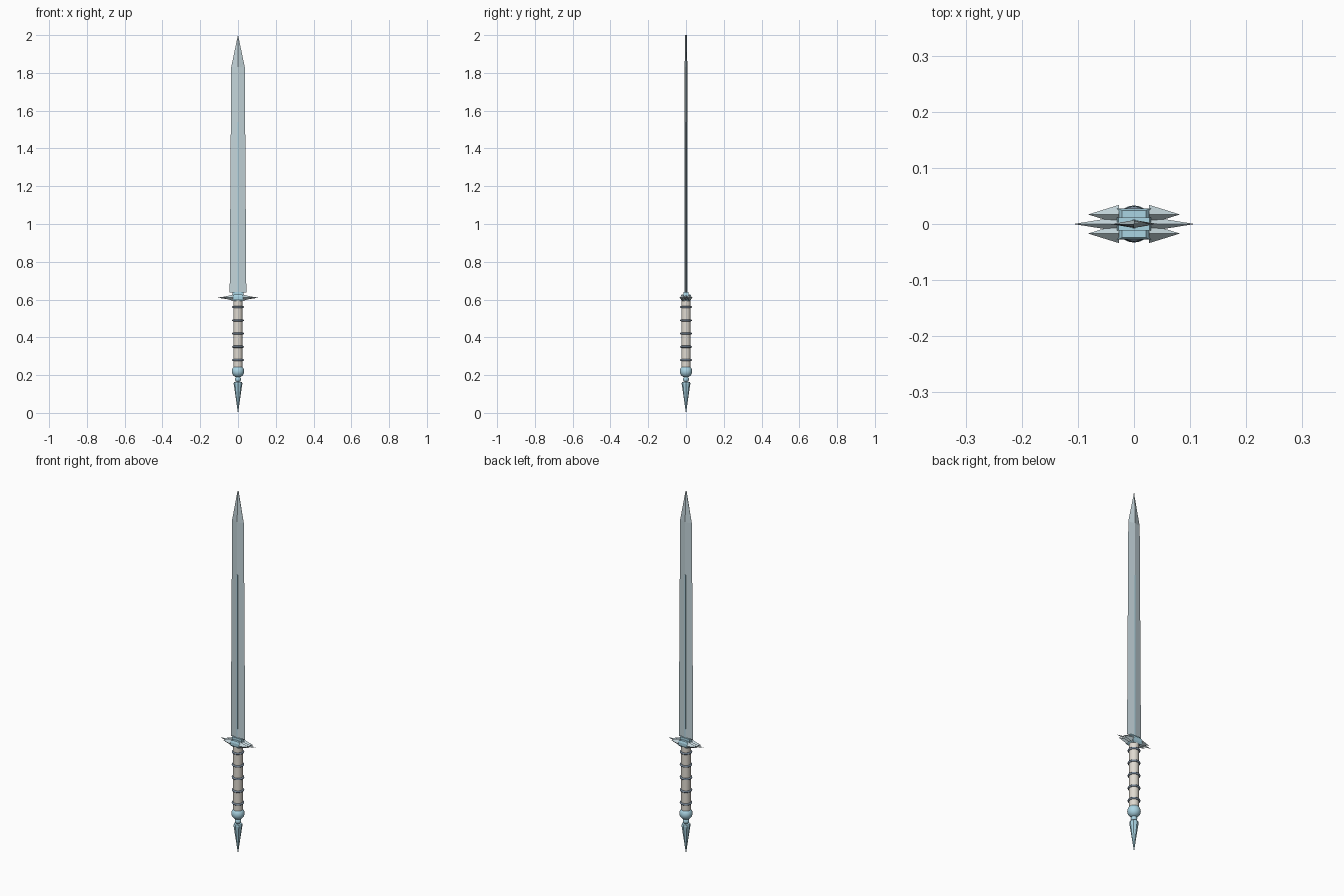
import bpy, bmesh, math
from mathutils import Matrix

if "Cube" in bpy.data.objects:
    bpy.data.objects.remove(bpy.data.objects["Cube"])


def mat(name, col):
    m = bpy.data.materials.new(name)
    m.diffuse_color = (*col, 1)
    m.use_nodes = True
    m.node_tree.nodes["Principled BSDF"].inputs["Base Color"].default_value = m.diffuse_color
    return m


STEEL = mat("steel", (0.55, 0.66, 0.70))
BLUE = mat("ice_blue", (0.40, 0.66, 0.77))
BONE = mat("bone", (0.74, 0.70, 0.63))
DARK = mat("dark_steel", (0.20, 0.26, 0.33))


def finish(name, bm, material, smooth=False):
    bmesh.ops.recalc_face_normals(bm, faces=bm.faces)
    me = bpy.data.meshes.new(name)
    bm.to_mesh(me)
    bm.free()
    me.materials.append(material)
    ob = bpy.data.objects.new(name, me)
    bpy.context.collection.objects.link(ob)
    if smooth:
        bpy.ops.object.select_all(action='DESELECT')
        ob.select_set(True)
        bpy.context.view_layer.objects.active = ob
        bpy.ops.object.shade_smooth_by_angle(angle=math.radians(40))
    return ob


def loft(name, rings, material, smooth=False):
    """Skin a list of equal-length point rings and cap both ends."""
    bm = bmesh.new()
    vs = [[bm.verts.new(p) for p in r] for r in rings]
    n = len(vs[0])
    for a, b in zip(vs, vs[1:]):
        for i in range(n):
            j = (i + 1) % n
            bm.faces.new((a[i], a[j], b[j], b[i]))
    bm.faces.new(vs[0])
    bm.faces.new(vs[-1])
    return finish(name, bm, material, smooth)


def lathe(name, profile, material, n=24, smooth=True):
    rings = [[(r * math.cos(2 * math.pi * i / n), r * math.sin(2 * math.pi * i / n), z)
              for i in range(n)] for r, z in profile]
    return loft(name, rings, material, smooth)


# Blade: diamond cross-section, narrowing to the point
loft("blade", [[(w, 0, z), (0, t, z), (-w, 0, z), (0, -t, z)] for w, t, z in
               [(0.044, 0.007, 0.637), (0.036, 0.007, 1.83), (0.0005, 0.005, 2.0)]], STEEL)

# Thin blue inlay along both faces of the blade
loft("blade_inlay", [[(0.003, 0.0078, z), (-0.003, 0.0078, z),
                      (-0.003, -0.0078, z), (0.003, -0.0078, z)] for z in (0.63, 1.54)], BLUE)

# Guard: centre block, blade collar and six four-sided spikes
loft("guard_block", [[(w, d, z), (-w, d, z), (-w, -d, z), (w, -d, z)] for w, d, z in
                     [(0.022, 0.022, 0.592), (0.03, 0.028, 0.602),
                      (0.03, 0.028, 0.616), (0.021, 0.024, 0.627)]], BLUE)
loft("blade_collar", [[(w, 0.012, z), (-w, 0.012, z), (-w, -0.012, z), (w, -0.012, z)]
                      for w, z in [(0.03, 0.62), (0.028, 0.64)]], BLUE)
for side in (-1, 1):
    for y, tip, r in [(0, 0.108, 0.013), (0.017, 0.082, 0.017), (-0.017, 0.082, 0.017)]:
        bm = bmesh.new()
        base = 0.027
        ln = tip - base
        turn = Matrix.Translation((side * (base + ln / 2), y, 0.61)) @ \
            Matrix.Rotation(side * math.pi / 2, 4, 'Y')
        bmesh.ops.create_cone(bm, cap_ends=True, segments=4, radius1=r, radius2=0,
                              depth=ln, matrix=turn)
        finish("guard_spike", bm, STEEL)

# Grip with evenly spaced rings
lathe("grip", [(0.024, 0.235), (0.024, 0.6)], BONE)
for i in range(5):
    bpy.ops.mesh.primitive_torus_add(major_radius=0.026, minor_radius=0.0055, major_segments=24,
                                     minor_segments=8, location=(0, 0, 0.28 + i * 0.07))
    ring = bpy.context.object
    ring.name = "grip_ring"
    ring.data.materials.append(DARK)
    bpy.ops.object.shade_smooth_by_angle(angle=math.radians(60))

# Pommel ball, neck bead and spike
for name, r, z in [("pommel_ball", 0.033, 0.22), ("pommel_bead", 0.016, 0.178)]:
    bm = bmesh.new()
    bmesh.ops.create_uvsphere(bm, u_segments=24, v_segments=12, radius=r,
                              matrix=Matrix.Translation((0, 0, z)))
    finish(name, bm, BLUE, True)
lathe("pommel_spike", [(0.0005, 0), (0.023, 0.155), (0.021, 0.163)], BLUE, n=8, smooth=False)
